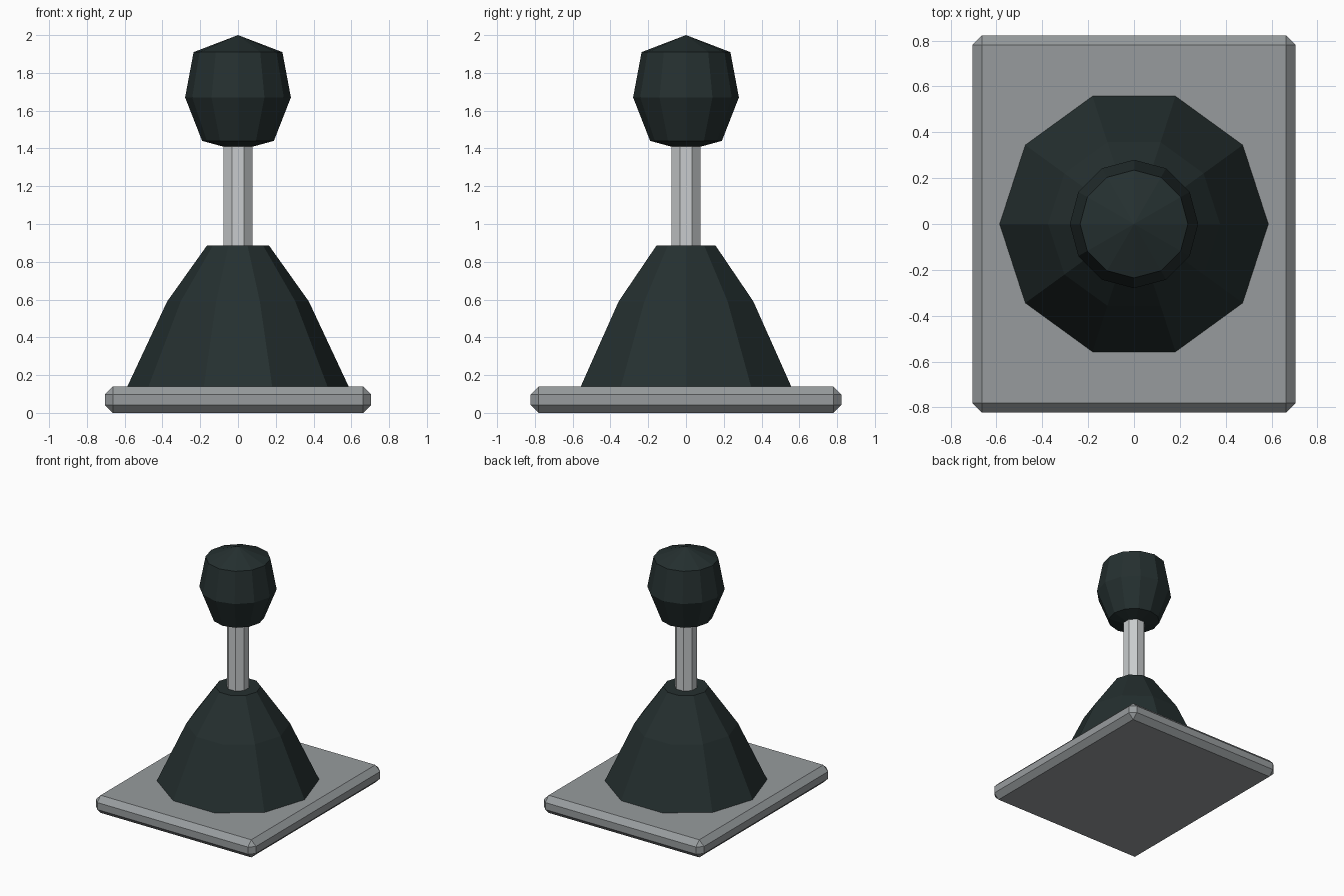
import bpy, bmesh, math

if "Cube" in bpy.data.objects:
    bpy.data.objects.remove(bpy.data.objects["Cube"])


def material(name, rgb):
    m = bpy.data.materials.new(name)
    m.diffuse_color = (*rgb, 1)
    m.use_nodes = True
    m.node_tree.nodes["Principled BSDF"].inputs["Base Color"].default_value = m.diffuse_color
    return m


def finish(name, bm, mat):
    bmesh.ops.recalc_face_normals(bm, faces=bm.faces[:])
    mesh = bpy.data.meshes.new(name)
    bm.to_mesh(mesh)
    bm.free()
    mesh.materials.append(mat)
    obj = bpy.data.objects.new(name, mesh)
    bpy.context.collection.objects.link(obj)
    return obj


def lathe(name, profile, sides, mat, turn=0.0):
    """Faceted solid from (radius, height) rings; radius 0 makes a point."""
    bm = bmesh.new()
    rings = []
    for r, z in profile:
        n = sides if r > 0 else 1
        rings.append([bm.verts.new((r * math.cos(turn + math.tau * i / sides),
                                    r * math.sin(turn + math.tau * i / sides), z))
                      for i in range(n)])
    for a, b in zip(rings, rings[1:]):
        for i in range(sides):
            j = (i + 1) % sides
            if len(b) == 1:
                bm.faces.new((a[i], a[j], b[0]))
            else:
                bm.faces.new((a[i], a[j], b[j], b[i]))
    bm.faces.new(rings[0])
    if len(rings[-1]) > 1:
        bm.faces.new(rings[-1])
    return finish(name, bm, mat)


rubber = material("dark green black", (0.018, 0.029, 0.029))
grey = material("plate grey", (0.31, 0.33, 0.34))
steel = material("light steel", (0.58, 0.60, 0.61))

# Chamfered mounting plate
bm = bmesh.new()
bmesh.ops.create_cube(bm, size=1)
for v in bm.verts:
    v.co = (v.co.x * 1.41, v.co.y * 1.645, v.co.z * 0.14 + 0.07)
bmesh.ops.bevel(bm, geom=bm.edges[:], offset=0.042, segments=1,
                affect='EDGES', profile=0.5)
finish("base_plate", bm, grey)

# Ten-sided boot
lathe("boot", [(0.588, 0.135), (0.375, 0.59), (0.165, 0.885)], 10, rubber)

# Octagonal lever shaft
lathe("shaft", [(0.083, 0.8), (0.083, 1.45)], 8, steel, math.pi / 8)

# Twelve-sided knob
lathe("knob", [(0.08, 1.41), (0.19, 1.44), (0.28, 1.67), (0.235, 1.91), (0, 2.0)],
      12, rubber)
